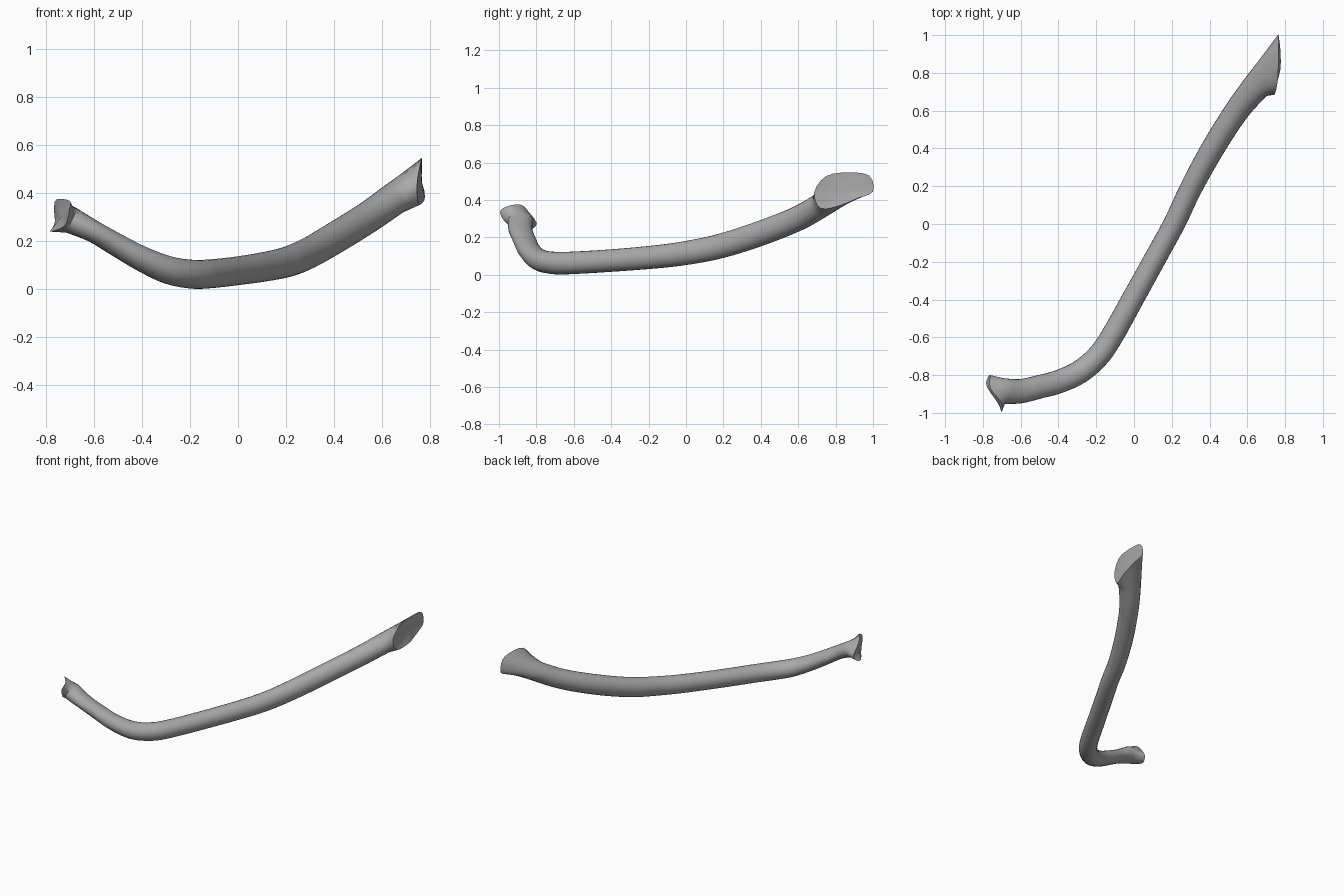
import bpy, bmesh, math
from mathutils import Vector

cube = bpy.data.objects.get("Cube")
if cube:
    bpy.data.objects.remove(cube, do_unlink=True)

mat = bpy.data.materials.new("plain grey")
mat.use_nodes = True
GREY = (0.4, 0.4, 0.4, 1)
mat.diffuse_color = GREY
mat.node_tree.nodes["Principled BSDF"].inputs["Base Color"].default_value = GREY

SIDES, STEPS = 24, 4

# centre line of the bar: x, y, z, radius sideways, radius upwards
PATH = [
    (-0.69, -0.885, 0.285, 0.068, 0.055),
    (-0.60, -0.885, 0.240, 0.064, 0.046),
    (-0.50, -0.862, 0.182, 0.062, 0.048),
    (-0.40, -0.835, 0.127, 0.062, 0.052),
    (-0.29, -0.785, 0.080, 0.062, 0.058),
    (-0.195, -0.705, 0.063, 0.061, 0.060),
    (-0.12, -0.60, 0.064, 0.060, 0.060),
    (0.00, -0.385, 0.077, 0.059, 0.060),
    (0.13, -0.15, 0.097, 0.058, 0.062),
    (0.217, 0.01, 0.118, 0.058, 0.064),
    (0.302, 0.19, 0.155, 0.059, 0.066),
    (0.417, 0.40, 0.222, 0.062, 0.067),
    (0.545, 0.60, 0.302, 0.065, 0.066),
    (0.645, 0.725, 0.373, 0.074, 0.066),
]

# flared end outlines, eight points from the -y side over the top
NEAR_END = [(-0.70, -0.995, 0.335), (-0.70, -0.95, 0.368), (-0.755, -0.88, 0.374),
            (-0.765, -0.84, 0.335), (-0.762, -0.80, 0.28), (-0.775, -0.815, 0.25),
            (-0.78, -0.86, 0.24), (-0.72, -0.95, 0.265)]
FAR_END = [(0.745, 0.685, 0.44), (0.76, 0.75, 0.528), (0.765, 0.87, 0.547),
           (0.765, 0.98, 0.53), (0.765, 1.0, 0.445), (0.775, 0.92, 0.41),
           (0.775, 0.82, 0.37), (0.75, 0.72, 0.355)]


def spline(a, b, c, d, t):
    return 0.5 * (2 * b + (c - a) * t + (2 * a - 5 * b + 4 * c - d) * t ** 2
                  + (3 * b - a - 3 * c + d) * t ** 3)


def smooth_path(points):
    p = [points[0]] + points + [points[-1]]
    out = []
    for i in range(len(points) - 1):
        for s in range(STEPS):
            out.append([spline(*vals, s / STEPS) for vals in zip(*p[i:i + 4])])
    return out + [list(points[-1])]


def end_outline(points):
    """Spread the eight outline points over all sides."""
    pts = [Vector(p) for p in points]
    n = SIDES // len(pts)
    return [Vector([spline(*v, k / n) for v in
                    zip(*(pts[(i + j) % len(pts)] for j in (-1, 0, 1, 2)))])
            for i in range(len(pts)) for k in range(n)]


# elliptical rings square to the path
path = smooth_path(PATH)
rings = []
for i, (x, y, z, rs, ru) in enumerate(path):
    tangent = (Vector(path[min(i + 1, len(path) - 1)][:3])
               - Vector(path[max(i - 1, 0)][:3])).normalized()
    side = tangent.cross(Vector((0, 0, 1))).normalized()
    up = side.cross(tangent)
    angles = [2 * math.pi * k / SIDES for k in range(SIDES)]
    rings.append([Vector((x, y, z)) + side * rs * math.cos(a) + up * ru * math.sin(a)
                  for a in angles])

# flares blend from the last ring to the end outline
near, far = end_outline(NEAR_END), end_outline(FAR_END)
first, last = rings[0], rings[-1]
near_mid = [a.lerp(b, 0.5) for a, b in zip(first, near)]
far_mid = [[a.lerp(b, t) for a, b in zip(last, far)] for t in (0.33, 0.67)]
rings = [near, near_mid] + rings + far_mid + [far]

# skin the rings and close both ends
bm = bmesh.new()
loops = [[bm.verts.new(p) for p in ring] for ring in rings]
for a, b in zip(loops, loops[1:]):
    for k in range(SIDES):
        n = (k + 1) % SIDES
        bm.faces.new((a[k], a[n], b[n], b[k]))
for loop, inset in ((loops[0], 0.012), (loops[-1], 0.0)):
    centre = sum((v.co for v in loop), Vector()) / SIDES
    hub = bm.verts.new(centre + Vector((inset, 0, 0)))
    for k in range(SIDES):
        bm.faces.new((loop[k], loop[(k + 1) % SIDES], hub))
bmesh.ops.recalc_face_normals(bm, faces=bm.faces)
mesh = bpy.data.meshes.new("curved_bar")
bm.to_mesh(mesh)
bm.free()
mesh.materials.append(mat)

bar = bpy.data.objects.new("curved_bar", mesh)
bpy.context.collection.objects.link(bar)
bpy.ops.object.select_all(action="DESELECT")
bar.select_set(True)
bpy.context.view_layer.objects.active = bar
bpy.ops.object.shade_smooth_by_angle(angle=math.radians(40))
